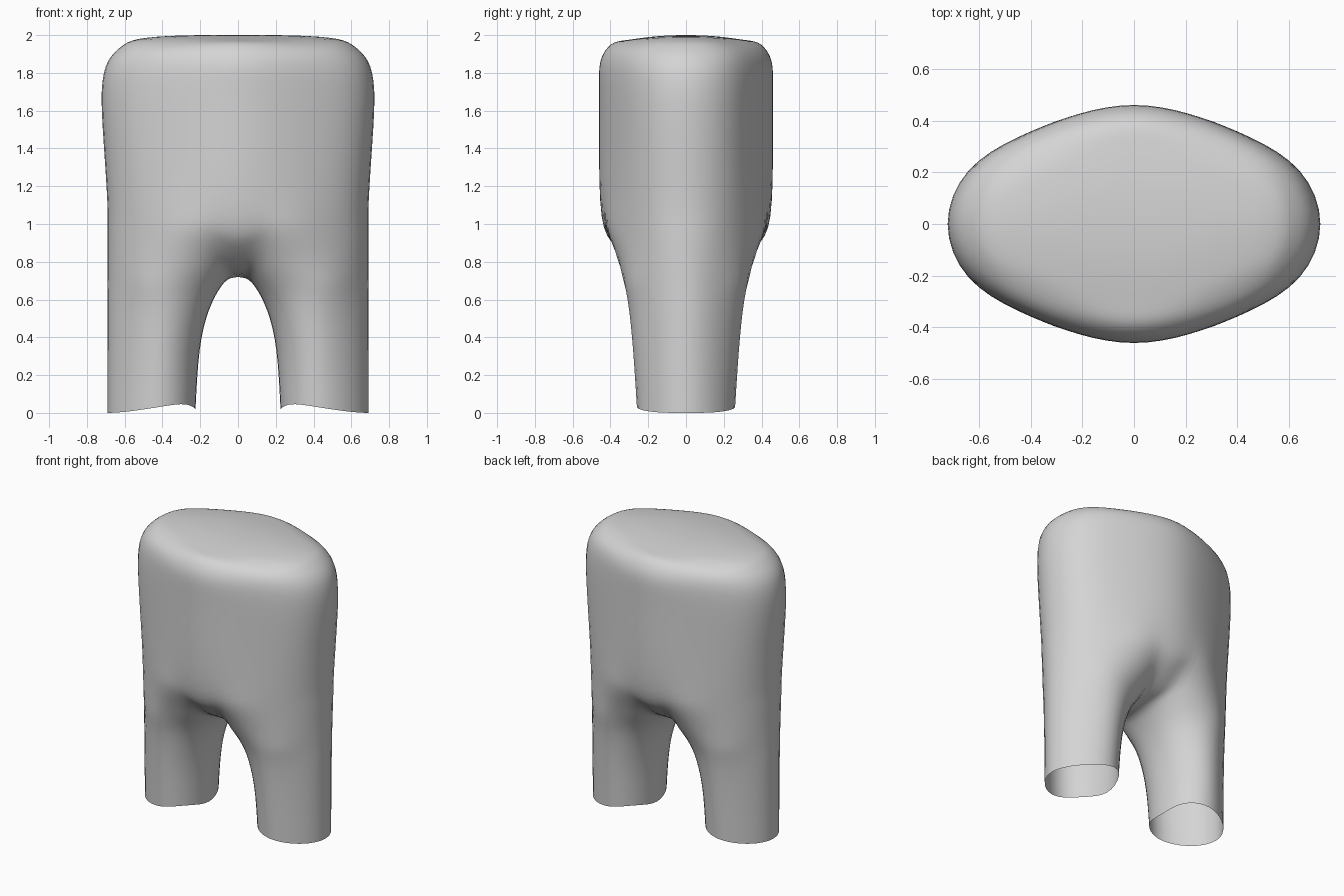
import bpy, bmesh

if "Cube" in bpy.data.objects:
    bpy.data.objects.remove(bpy.data.objects["Cube"])

# Quarter of the body (x >= 0, front half): rows from hem to top, five
# columns from the centre/inseam round to the outer side, as (x, depth, z).
HEM = [(.225, 0, .02), (.275, .175, .045), (.425, .26, .03), (.605, .172, .005), (.69, 0, 0)]


def row(z, xs, ys, z0=None):
    zs = [z if z0 is None else z0] + [z] * 4
    return list(zip(xs, ys, zs))


def torso(z, sx, sy, y0=.46, z_side=None):
    zs = [z + (0 if z_side is None else (z_side - z) * i / 4) for i in range(5)]
    xs = [0, .22, .45, .645, .725]
    ys = [y0, .425, .337, .205, 0]
    return [(x * sx, y * sy, h) for x, y, h in zip(xs, ys, zs)]


rows = [
    HEM,
    row(.33, (.203, .26, .42, .607, .69), (0, .19, .28, .176, 0)),
    row(.55, (.155, .215, .41, .609, .69), (0, .21, .302, .18, 0), .54),
    row(.67, (.09, .165, .41, .61, .69), (0, .24, .322, .184, 0), .67),
    row(.76, (0, .145, .41, .612, .69), (0, .295, .332, .187, 0), .72),   # crotch
    row(.86, (0, .16, .415, .613, .69), (.235, .366, .338, .19, 0), .77),
    row(.97, (0, .185, .42, .615, .69), (.37, .418, .342, .193, 0), .88),
    row(1.12, (0, .21, .435, .618, .692), (.447, .425, .337, .197, 0), 1.04),
    torso(1.42, .98, 1),
    torso(1.70, .995, 1),
    torso(1.86, .95, .985),
    torso(1.95, .86, .865, z_side=1.935),
    torso(1.974, .72, .68, z_side=1.98),
]

bm = bmesh.new()


def patch(grid, sx, sy):
    verts = [[bm.verts.new((x * sx, -y * sy, z)) for x, y, z in r] for r in grid]
    for a, b in zip(verts, verts[1:]):
        for i in range(len(a) - 1):
            bm.faces.new((a[i], a[i + 1], b[i + 1], b[i]))


# Rounded top, filled as a small grid inside the last row
c = rows[-1]
cap = [[c[0], c[1], c[2]],
       [(0, .17, 1.992), (.2, .145, 1.994), c[3]],
       [(0, 0, 2), (.29, 0, 1.998), c[4]]]

for sx in (1, -1):
    for sy in (1, -1):
        patch(rows, sx, sy)
        patch(cap, sx, sy)
bmesh.ops.remove_doubles(bm, verts=bm.verts, dist=.0005)
bmesh.ops.recalc_face_normals(bm, faces=bm.faces)
for f in bm.faces:
    f.smooth = True

mesh = bpy.data.meshes.new("trousers")
bm.to_mesh(mesh)
bm.free()
trousers = bpy.data.objects.new("trousers", mesh)
bpy.context.collection.objects.link(trousers)

sub = trousers.modifiers.new("smooth", 'SUBSURF')
sub.levels = sub.render_levels = 1

# Push the cage outward until the smoothed surface passes through the points
target = [v.co.copy() for v in mesh.vertices]
for _ in range(8):
    deps = bpy.context.evaluated_depsgraph_get()
    deps.update()
    smooth = trousers.evaluated_get(deps).data
    moves = [t - smooth.vertices[i].co for i, t in enumerate(target)]
    for v, m in zip(mesh.vertices, moves):
        v.co += m * .9
    mesh.update()
    trousers.update_tag()
    bpy.context.view_layer.update()
sub.levels = sub.render_levels = 2

grey = bpy.data.materials.new("light grey")
grey.diffuse_color = (.66, .66, .66, 1)
grey.use_nodes = True
grey.node_tree.nodes["Principled BSDF"].inputs["Base Color"].default_value = grey.diffuse_color
mesh.materials.append(grey)
